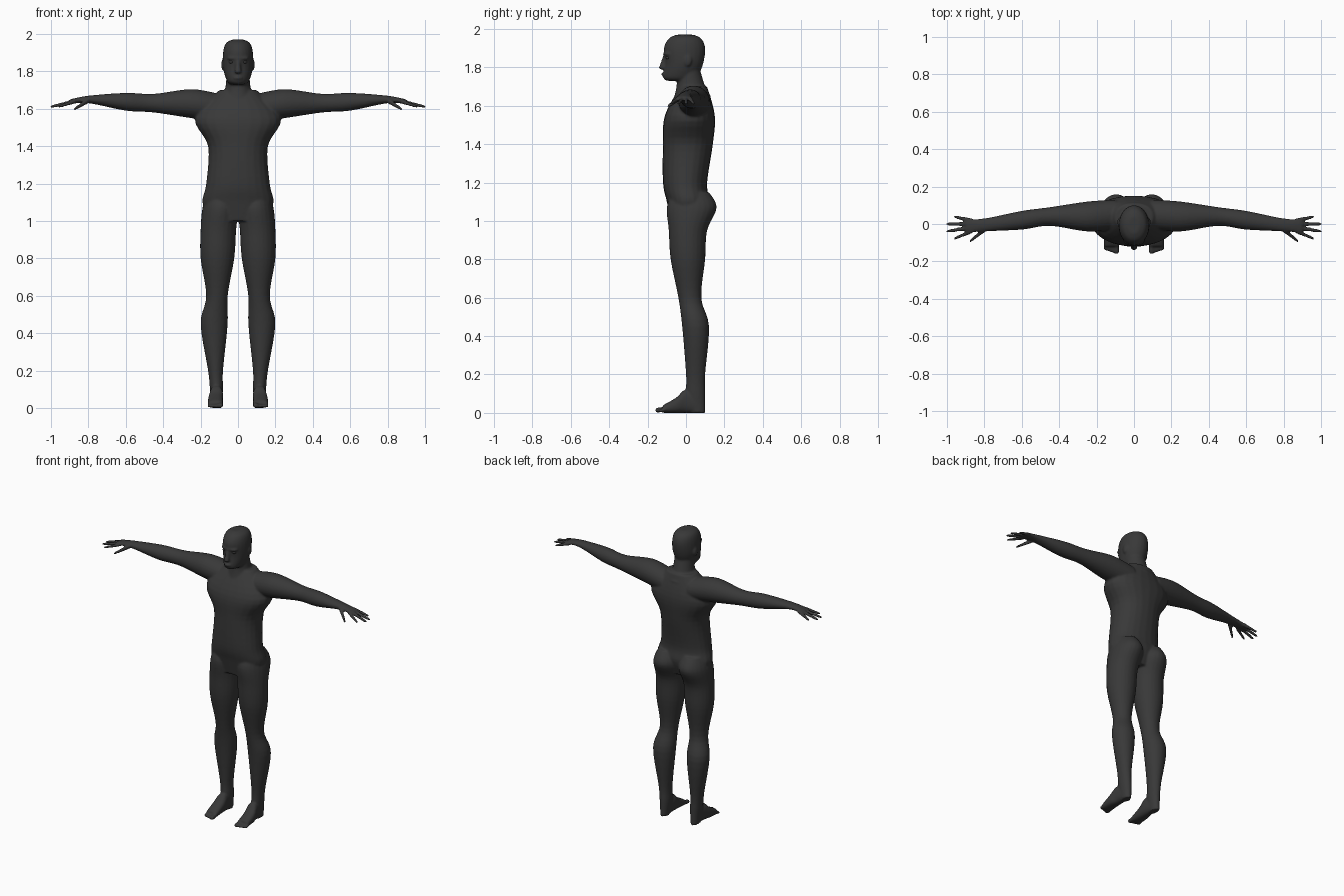
import bpy
import bmesh
from math import cos, sin, pi, copysign
from mathutils import Matrix, Vector

cube = bpy.data.objects.get("Cube")
if cube:
    bpy.data.objects.remove(cube)

GREY = (.04, .04, .04, 1)
skin = bpy.data.materials.new("charcoal_skin")
skin.use_nodes = True
skin.diffuse_color = GREY
skin.node_tree.nodes["Principled BSDF"].inputs["Base Color"].default_value = GREY

SIDES = 24
STEPS = 5
# For each loft direction: the coordinates that run along, across and in depth
AXES = {"x": (0, 1, 2), "y": (1, 0, 2), "z": (2, 0, 1)}


def catmull_rom(before, start, end, after, t):
    """Smooth value between start and end, guided by their neighbours."""
    leaving = (end - before) / 2
    arriving = (after - start) / 2
    eased = t * t * (3 - 2 * t)
    rest = 1 - t
    return start + (end - start) * eased + leaving * t * rest * rest - arriving * t * t * rest


def refine(stations):
    """Insert smoothly interpolated sections between the given stations."""
    padded = [stations[0], *stations, stations[-1]]
    refined = []
    for window in zip(padded, padded[1:], padded[2:], padded[3:]):
        for step in range(STEPS):
            refined.append([catmull_rom(*values, step / STEPS) for values in zip(*window)])
    return refined + [stations[-1]]


def loft(bm, axis, stations, side=1, power=2):
    """Skin rounded sections, each (along, low, high, low, high)."""
    rings = []
    for along, low_a, high_a, low_b, high_b in refine(stations):
        ring = []
        for index in range(SIDES):
            angle = 2 * pi * index / SIDES
            across, depth = (copysign(abs(wave) ** (2 / power), wave)
                             for wave in (cos(angle), sin(angle)))
            values = (along,
                      (low_a + high_a + (high_a - low_a) * across) / 2,
                      (low_b + high_b + (high_b - low_b) * depth) / 2)
            point = Vector()
            for coordinate, value in zip(AXES[axis], values):
                point[coordinate] = value
            point.x *= side
            ring.append(bm.verts.new(point))
        rings.append(ring)
    faces = [bm.faces.new(rings[0]), bm.faces.new(rings[-1])]
    for lower, upper in zip(rings, rings[1:]):
        for index in range(SIDES):
            previous = index - 1
            faces.append(bm.faces.new((lower[previous], lower[index],
                                       upper[index], upper[previous])))
    bmesh.ops.recalc_face_normals(bm, faces=faces)


def centred_loft(bm, stations, power=2):
    """Upright loft, symmetric in x: (height, half width, front, back)."""
    loft(bm, "z", [(height, -half, half, front, back)
                   for height, half, front, back in stations], power=power)


def digit(bm, axis, start, end, start_radius, end_radius, side=1):
    """Tapered, blunt-ended tube between two points."""
    along, across, depth = AXES[axis]
    middle_radius = (start_radius + end_radius) / 2
    stations = []
    for t, radius in ((0, start_radius), (.5, middle_radius),
                      (.9, end_radius), (1, end_radius / 2)):
        point = Vector(start).lerp(Vector(end), t)
        stations.append((point[along],
                         point[across] - radius, point[across] + radius,
                         point[depth] - radius, point[depth] + radius))
    loft(bm, axis, stations, side)


def blob(bm, centre, size):
    """Ellipsoid with the given half sizes."""
    placement = Matrix.Translation(centre) @ Matrix.Diagonal((*size, 1))
    bmesh.ops.create_uvsphere(bm, u_segments=16, v_segments=10, radius=1, matrix=placement)


def make_object(name, bm):
    mesh = bpy.data.meshes.new(name)
    bm.to_mesh(mesh)
    bm.free()
    mesh.materials.append(skin)
    mesh.shade_smooth()
    part = bpy.data.objects.new(name, mesh)
    bpy.context.collection.objects.link(part)
    return part


def add_torso(bm):
    centred_loft(bm, [(1, .15, -.08, .09), (1.1, .19, -.1, .12), (1.2, .17, -.12, .11),
                      (1.4, .16, -.12, .14), (1.55, .23, -.11, .15), (1.7, .1, -.03, .11)],
                 power=2.2)


def add_head(bm):
    # Neck
    centred_loft(bm, [(1.65, .1, -.06, .13), (1.7, .07, -.05, .1), (1.8, .06, -.04, .07)])
    # Skull and jaw
    centred_loft(bm, [(1.73, .04, -.1, .04), (1.75, .06, -.12, .06), (1.82, .08, -.11, .09),
                      (1.9, .08, -.115, .1), (1.95, .065, -.09, .08), (1.97, .03, -.05, .04)])
    # Nose, brow and lips
    digit(bm, "z", (0, -.11, 1.86), (0, -.125, 1.79), .01, .018)
    blob(bm, (0, -.09, 1.87), (.06, .03, .01))
    blob(bm, (0, -.11, 1.765), (.025, .02, .01))


def add_leg(bm, side):
    # Buttock, thigh, knee, calf and ankle
    loft(bm, "z", [(1.15, .03, .16, -.07, .12), (1.07, 0, .19, -.1, .16),
                   (.95, .01, .2, -.09, .11), (.8, .02, .2, -.08, .1),
                   (.6, .055, .17, -.04, .08), (.45, .055, .2, -.02, .12),
                   (.2, .08, .16, 0, .1), (.1, .08, .15, 0, .1), (0, .09, .14, .02, .1)], side)
    # Foot
    loft(bm, "y", [(.08, .09, .14, 0, .07), (0, .08, .15, 0, .12),
                   (-.05, .08, .16, 0, .08), (-.12, .08, .16, 0, .04)], side, power=2.5)
    # Toes, the big one innermost
    for toe in range(5):
        radius = .009 if toe else .013
        x = .093 + toe * .015
        digit(bm, "y", (x, -.1, .02), (x, toe * .005 - .16, radius), radius, radius, side)


def add_arm(bm, side):
    # Shoulder, elbow, wrist and palm
    loft(bm, "x", [(.1, -.03, .13, 1.53, 1.68), (.25, -.04, .12, 1.55, 1.705),
                   (.45, -.01, .09, 1.58, 1.68), (.6, -.03, .07, 1.59, 1.685),
                   (.8, -.04, .03, 1.63, 1.67), (.9, -.05, .03, 1.625, 1.65)], side)
    # Fingers fan out from the palm, the middle two longest
    for finger in range(4):
        outer = finger in (0, 3)
        digit(bm, "x", (.87, finger * .02 - .04, 1.64),
              (.965 if outer else 1.005, finger * .04 - .08, 1.61), .012, .008, side)
    # Thumb
    digit(bm, "x", (.8, -.03, 1.645), (.88, -.095, 1.595), .016, .009, side)


# Gather all the parts, then fuse them into one continuous skin
bm = bmesh.new()
add_torso(bm)
add_head(bm)
for side in (1, -1):
    add_leg(bm, side)
    add_arm(bm, side)
    # Ear
    blob(bm, (side * .08, .01, 1.835), (.01, .02, .03))
body = make_object("body", bm)
fuse = body.modifiers.new("fuse", "REMESH")
fuse.mode = "VOXEL"
fuse.voxel_size = .007
fuse.use_smooth_shade = True
relax = body.modifiers.new("relax", "SMOOTH")
relax.factor = .5
relax.iterations = 3

# Eyes
for name, side in (("left_eye", 1), ("right_eye", -1)):
    eye = bmesh.new()
    blob(eye, (side * .035, -.093, 1.85), (.014, .013, .009))
    make_object(name, eye)
